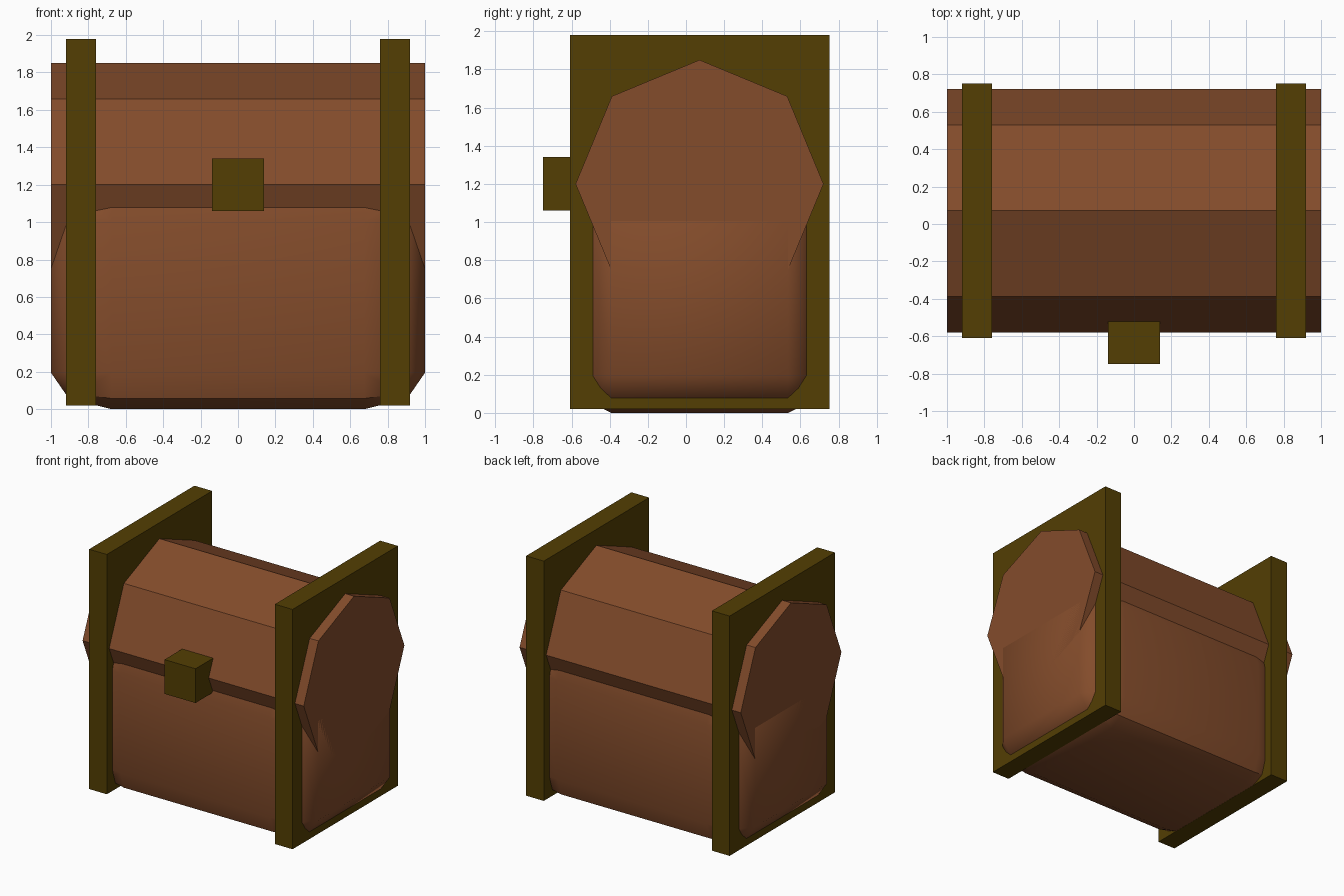
import bpy
import bmesh
import math
from mathutils import Matrix

default = bpy.data.objects.get("Cube")
if default:
    bpy.data.objects.remove(default, do_unlink=True)

MID_Y = 0.071  # depth of the chest's centre line


def material(name, color):
    mat = bpy.data.materials.new(name)
    mat.use_nodes = True
    mat.diffuse_color = (*color, 1)
    bsdf = next(n for n in mat.node_tree.nodes if n.type == 'BSDF_PRINCIPLED')
    bsdf.inputs["Base Color"].default_value = (*color, 1)
    return mat


wood = material("brown wood", (0.228, 0.072, 0.024))
brass = material("dark brass", (0.087, 0.049, 0.001))


def add_object(name, bm, mat, location):
    bmesh.ops.recalc_face_normals(bm, faces=bm.faces)
    mesh = bpy.data.meshes.new(name)
    bm.to_mesh(mesh)
    bm.free()
    mesh.materials.append(mat)
    obj = bpy.data.objects.new(name, mesh)
    obj.location = location
    bpy.context.collection.objects.link(obj)
    return obj


def box(size):
    bm = bmesh.new()
    bmesh.ops.create_cube(bm, size=1)
    bmesh.ops.scale(bm, vec=size, verts=bm.verts)
    return bm


# Rounded lower body: bevelled block, then squashed so the rounding stretches
bm = box((2, 2.52, 2))
bmesh.ops.bevel(bm, geom=bm.edges[:], offset=0.325, offset_type='OFFSET',
                segments=2, profile=0.5, affect='EDGES')
bmesh.ops.scale(bm, vec=(1, 0.496, 0.6), verts=bm.verts)
body = add_object("chest_body", bm, wood, (0, MID_Y, 0.6))
bpy.ops.object.select_all(action='DESELECT')
body.select_set(True)
bpy.context.view_layer.objects.active = body
bpy.ops.object.shade_smooth_by_angle(angle=math.radians(42))

# Eight-sided barrel lid lying along x, one corner pointing up
bm = bmesh.new()
bmesh.ops.create_cone(bm, cap_ends=True, segments=8, radius1=0.65,
                      radius2=0.65, depth=2,
                      matrix=Matrix.Rotation(math.pi / 2, 4, 'Y'))
add_object("barrel_lid", bm, wood, (0, MID_Y, 1.2))

# Tall straps wrapping both ends
for side, x in (("left", 0.84), ("right", -0.84)):
    add_object(side + "_strap", box((0.16, 1.36, 1.96)), brass,
               (x, MID_Y, 1.0))

# Lock block
add_object("lock", box((0.28, 0.28, 0.28)), brass, (0, -0.609, 1.2))
